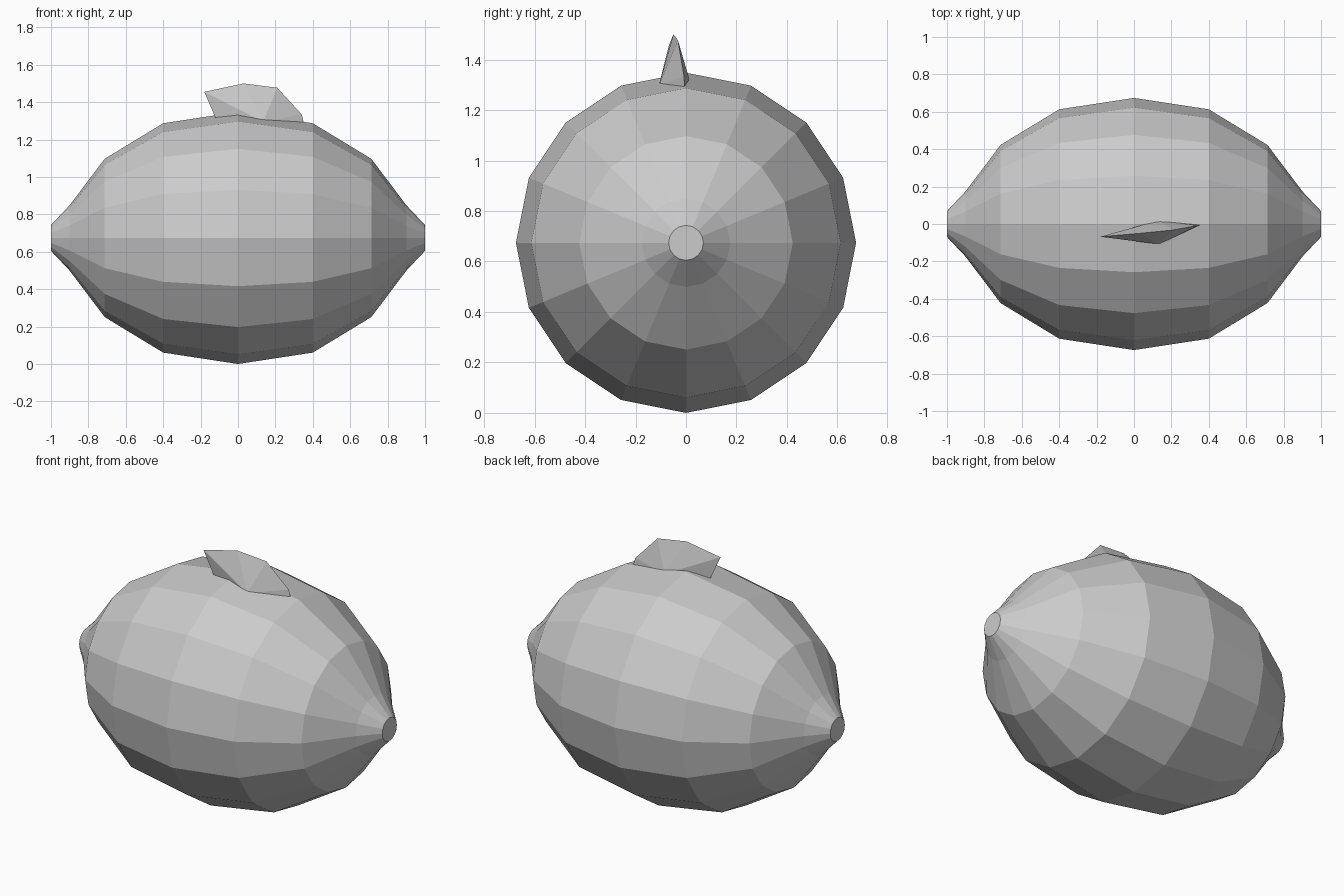
import bpy, bmesh, math
from mathutils import Vector

if "Cube" in bpy.data.objects:
    bpy.data.objects.remove(bpy.data.objects["Cube"])

grey = bpy.data.materials.new("light_grey")
grey.diffuse_color = (0.6, 0.6, 0.6, 1)
grey.use_nodes = True
grey.node_tree.nodes["Principled BSDF"].inputs["Base Color"].default_value = grey.diffuse_color


def finish(name, bm):
    bmesh.ops.recalc_face_normals(bm, faces=bm.faces)
    mesh = bpy.data.meshes.new(name)
    bm.to_mesh(mesh)
    bm.free()
    mesh.materials.append(grey)
    obj = bpy.data.objects.new(name, mesh)
    bpy.context.collection.objects.link(obj)
    return obj


# Lemon body: mirrored profile (x, radius) revolved around the x axis
R, SIDES = 0.674, 16
half = [(0.4, 0.613), (0.713, 0.423), (0.9, 0.175), (1.0, 0.069)]
profile = [(-x, r) for x, r in reversed(half)] + [(0, R)] + half
bm = bmesh.new()
rings = []
for x, r in profile:
    angles = [2 * math.pi * i / SIDES for i in range(SIDES)]
    rings.append([bm.verts.new((x, r * math.cos(a), R + r * math.sin(a))) for a in angles])
for a, b in zip(rings, rings[1:]):
    for i in range(SIDES):
        j = (i + 1) % SIDES
        bm.faces.new((a[i], a[j], b[j], b[i]))
bm.faces.new(rings[0])
bm.faces.new(rings[-1])
finish("lemon_body", bm)

# Leaf: thin folded wedge, an outline loop fanned to a front and a back point
outline = [(-0.105, -0.055, 1.28), (-0.18, -0.068, 1.455), (0.03, -0.05, 1.5),
           (0.21, -0.032, 1.477), (0.34, -0.008, 1.335), (0.355, -0.005, 1.28)]
bm = bmesh.new()
loop = [bm.verts.new(p) for p in outline]
for side in ((0.135, -0.108, 1.295), (0.13, 0.018, 1.305)):
    tip = bm.verts.new(side)
    for i in range(len(loop)):
        bm.faces.new((loop[i], loop[(i + 1) % len(loop)], tip))
finish("leaf", bm)
